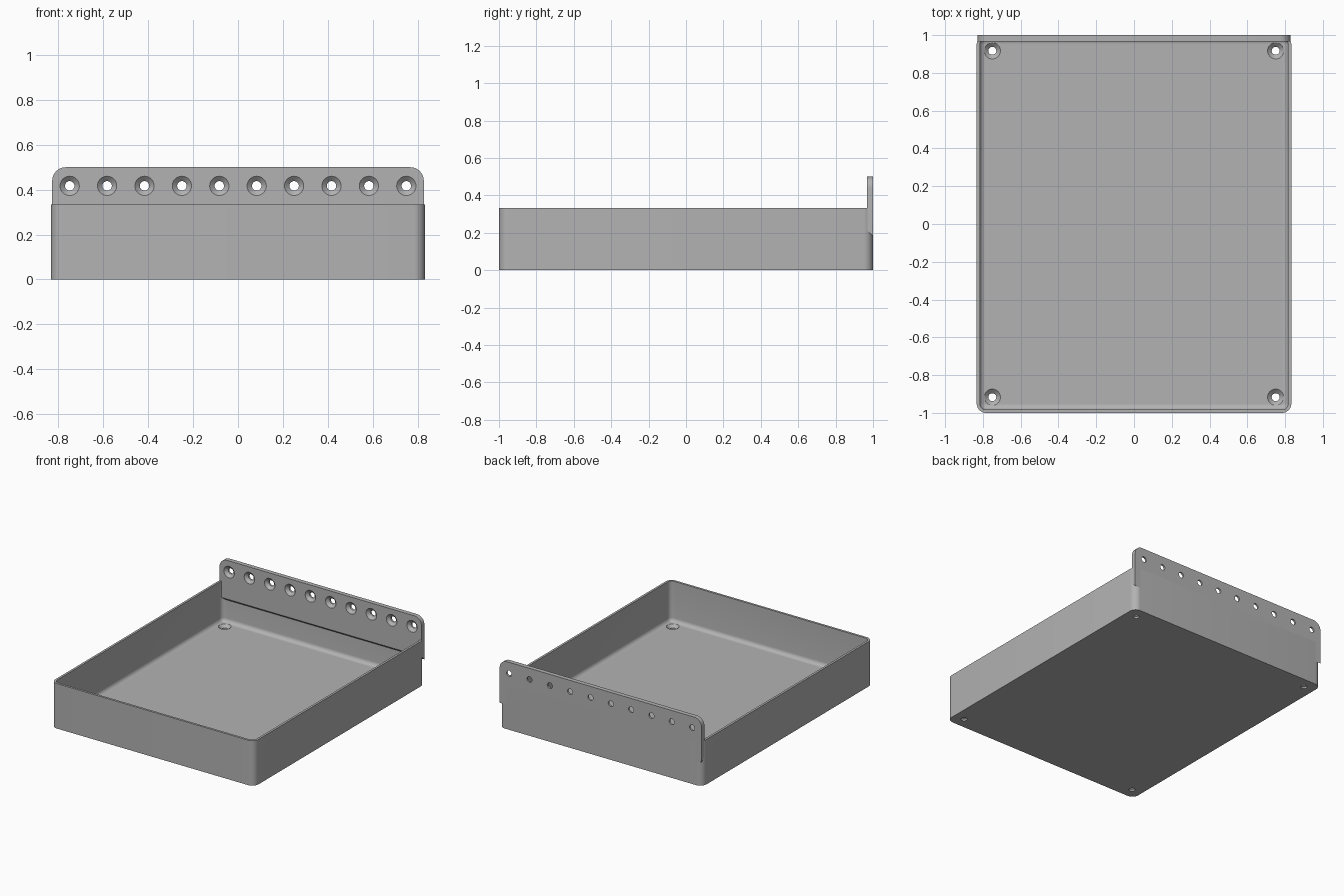
import bpy, bmesh
from math import sin, cos, pi
from mathutils import Matrix, Vector

cube = bpy.data.objects.get("Cube")
if cube:
    bpy.data.objects.remove(cube, do_unlink=True)

HX, HY, TRAY_H, RAIL_H = 0.833, 1.0, 0.333, 0.5
WALL, FLOOR, RAIL_T = 0.0167, 0.033, 0.033
CORNER, FILLET = 0.05, 0.03

grey = bpy.data.materials.new("grey plastic")
grey.use_nodes = True
grey.diffuse_color = (0.45, 0.45, 0.45, 1)
grey.node_tree.nodes["Principled BSDF"].inputs["Base Color"].default_value = grey.diffuse_color


def make_object(name, bm):
    bmesh.ops.recalc_face_normals(bm, faces=bm.faces)
    mesh = bpy.data.meshes.new(name)
    bm.to_mesh(mesh)
    bm.free()
    mesh.materials.append(grey)
    obj = bpy.data.objects.new(name, mesh)
    bpy.context.collection.objects.link(obj)
    return obj


def loft(bm, rings):
    """Skin a list of closed point rings and cap both ends."""
    loops = [[bm.verts.new(p) for p in ring] for ring in rings]
    for a, b in zip(loops, loops[1:]):
        for i in range(len(a)):
            j = (i + 1) % len(a)
            bm.faces.new((a[i], a[j], b[j], b[i]))
    bm.faces.new(loops[0])
    bm.faces.new(loops[-1])


def rounded_ring(inset, z, steps=8):
    r = max(CORNER - inset, 0.003)
    cx, cy = HX - inset - r, HY - inset - r
    ring = []
    for q, (sx, sy) in enumerate([(1, 1), (-1, 1), (-1, -1), (1, -1)]):
        for k in range(steps + 1):
            a = (q + k / steps) * pi / 2
            ring.append((sx * cx + r * cos(a), sy * cy + r * sin(a), z))
    return ring


def countersinks(name, places, depth):
    """Screw hole cutters: wide at the local top, narrow below."""
    bm = bmesh.new()
    profile = [(0.043, 0.01), (0.043, 0), (0.021, -0.02), (0.021, -depth - 0.01)]
    for m in places:
        loft(bm, [[m @ Vector((r * cos(i * pi / 16), r * sin(i * pi / 16), z))
                   for i in range(32)] for r, z in profile])
    return make_object(name, bm)


def cut(obj, cutter):
    mod = obj.modifiers.new("screw holes", 'BOOLEAN')
    mod.operation, mod.solver, mod.object = 'DIFFERENCE', 'EXACT', cutter
    bpy.context.view_layer.update()
    graph = bpy.context.evaluated_depsgraph_get()
    mesh = bpy.data.meshes.new_from_object(obj.evaluated_get(graph))
    obj.modifiers.clear()
    obj.data = mesh
    bpy.data.objects.remove(cutter, do_unlink=True)


# Tray: outer wall, rim, inner wall and a filleted floor
bm = bmesh.new()
rings = [rounded_ring(0, 0), rounded_ring(0, TRAY_H), rounded_ring(WALL, TRAY_H)]
for k in range(7):
    a = k / 6 * pi / 2
    rings.append(rounded_ring(WALL + FILLET * (1 - cos(a)), FLOOR + FILLET * (1 - sin(a))))
loft(bm, rings)
tray = make_object("tray", bm)
cut(tray, countersinks("floor_cutter", [
    Matrix.Translation((sx * 0.75, sy * 0.917, FLOOR)) for sx in (-1, 1) for sy in (-1, 1)], FLOOR))

# Rail: upright back plate with rounded top corners and a sloped lower edge
bm = bmesh.new()
w, r = 0.828, 0.06
arc = [(w - r + r * cos(k * pi / 16), RAIL_H - r + r * sin(k * pi / 16)) for k in range(9)]
top = arc + [(-x, z) for x, z in reversed(arc)]
loft(bm, [[(x, y, z) for x, z in [(-w, low), (w, low)] + top]
          for y, low in ((HY - RAIL_T, 0.213), (HY, 0.18))])
rail = make_object("back_rail", bm)
cut(rail, countersinks("rail_cutter", [
    Matrix.Translation((-0.75 + i / 6, HY - RAIL_T, 0.417)) @ Matrix.Rotation(pi / 2, 4, 'X')
    for i in range(10)], RAIL_T))

# Smooth the fillets and holes, keep the edges sharp
for obj in (tray, rail):
    bpy.ops.object.select_all(action='DESELECT')
    obj.select_set(True)
    bpy.context.view_layer.objects.active = obj
    bpy.ops.object.shade_smooth_by_angle(angle=0.52)
